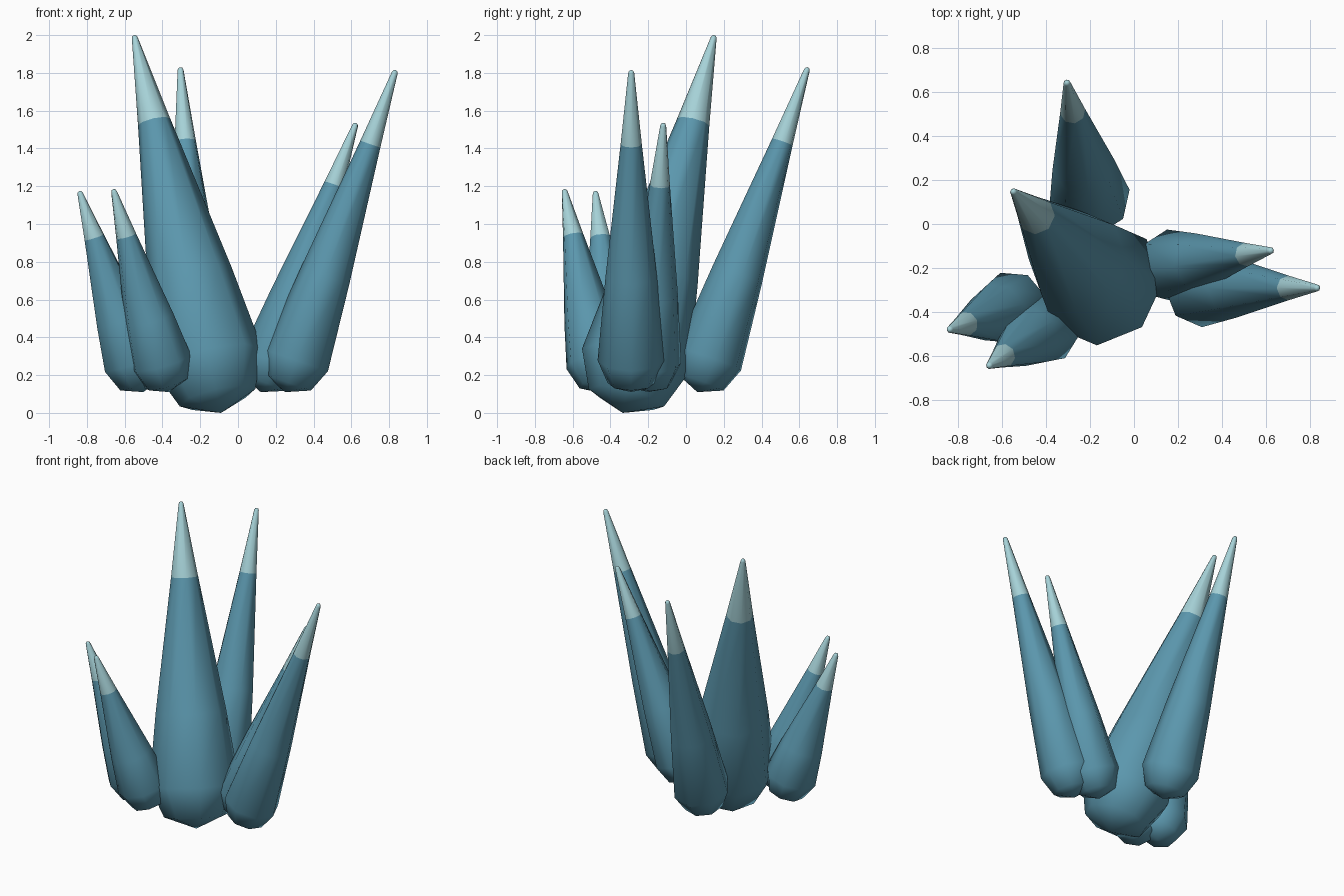
import bpy, bmesh, math
from mathutils import Vector

if "Cube" in bpy.data.objects:
    bpy.data.objects.remove(bpy.data.objects["Cube"])

SIDES = 8
TIP_R = 0.016


def material(name, rgb):
    m = bpy.data.materials.new(name)
    m.diffuse_color = (*rgb, 1)
    m.use_nodes = True
    m.node_tree.nodes["Principled BSDF"].inputs["Base Color"].default_value = m.diffuse_color
    return m


body_mat = material("deep_teal", (0.105, 0.31, 0.42))
tip_mat = material("pale_teal", (0.38, 0.64, 0.68))


def crystal(name, base, tip, r):
    """Rounded cone from its lowest pole to its tip, with a pale end."""
    base, tip = Vector(base), Vector(tip)
    axis = tip - base
    length = axis.length
    turn = axis.to_track_quat('Z', 'Y')

    def taper(h):
        k = (h - r) / (length - TIP_R - r)
        return r + (TIP_R - r) * k

    # profile: half-round foot, straight taper with a slight belly, tiny round tip
    cut = 0.77 * length
    belly = 0.36 * length
    profile = [(r * (1 - math.cos(math.pi / 4)), r * math.sin(math.pi / 4)),
               (r, r), (belly, taper(belly) * 1.04), (cut, taper(cut)),
               (length - TIP_R, TIP_R), (length - TIP_R * 0.3, TIP_R * 0.7)]

    bm = bmesh.new()
    rings = []
    for h, rad in profile:
        ring = []
        for i in range(SIDES):
            a = 2 * math.pi * i / SIDES
            p = Vector((rad * math.cos(a), rad * math.sin(a), h))
            ring.append(bm.verts.new(base + turn @ p))
        rings.append(ring)
    foot = bm.verts.new(base)
    end = bm.verts.new(tip)
    for i in range(SIDES):
        j = (i + 1) % SIDES
        bm.faces.new((foot, rings[0][j], rings[0][i]))
        bm.faces.new((end, rings[-1][i], rings[-1][j]))
        for lo, hi in zip(rings, rings[1:]):
            bm.faces.new((lo[i], lo[j], hi[j], hi[i]))

    # pale colour beyond the cut height along the axis
    d = axis.normalized()
    for f in bm.faces:
        f.smooth = True
        f.material_index = int((f.calc_center_median() - base).dot(d) > cut)
    me = bpy.data.meshes.new(name)
    bm.to_mesh(me)
    bm.free()
    me.materials.append(body_mat)
    me.materials.append(tip_mat)
    ob = bpy.data.objects.new(name, me)
    bpy.context.collection.objects.link(ob)


crystal("main_spike", (-0.09, -0.335, 0.0), (-0.55, 0.15, 2.0), 0.29)
crystal("back_spike", (-0.19, 0.06, 0.11), (-0.305, 0.645, 1.83), 0.185)
crystal("right_front_spike", (0.25, -0.29, 0.11), (0.835, -0.29, 1.815), 0.178)
crystal("right_back_spike", (0.12, -0.20, 0.11), (0.625, -0.12, 1.535), 0.168)
crystal("left_outer_spike", (-0.50, -0.365, 0.11), (-0.84, -0.48, 1.175), 0.17)
crystal("left_front_spike", (-0.365, -0.44, 0.11), (-0.66, -0.645, 1.185), 0.168)
